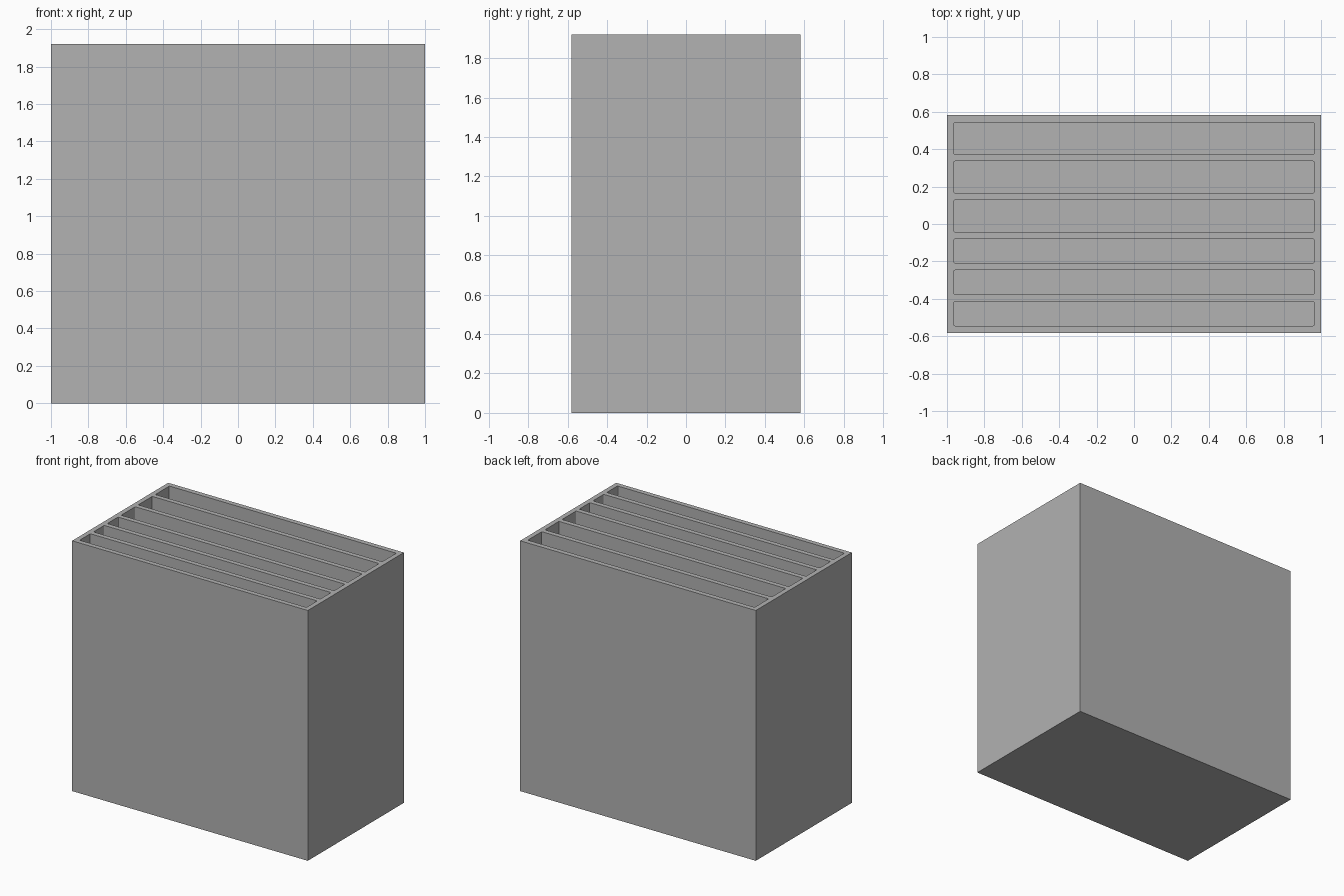
import bpy
import bmesh
from mathutils import Matrix

if "Cube" in bpy.data.objects:
    bpy.data.objects.remove(bpy.data.objects["Cube"])

LENGTH, DEPTH, HEIGHT = 2.0, 1.164, 1.92
WALL = 0.0375
NARROW, WIDE = 0.13, 0.17
CORNER = 0.006

grey = bpy.data.materials.new("plain grey")
grey.use_nodes = True
colour = (0.445, 0.445, 0.445, 1)
grey.diffuse_color = colour
grey.node_tree.nodes["Principled BSDF"].inputs["Base Color"].default_value = colour


def add_box(bm, size, centre):
    matrix = Matrix.Translation(centre) @ Matrix.Diagonal((*size, 1))
    return bmesh.ops.create_cube(bm, size=1, matrix=matrix)["verts"]


def make_object(name, bm):
    mesh = bpy.data.meshes.new(name)
    bm.to_mesh(mesh)
    bm.free()
    mesh.materials.append(grey)
    obj = bpy.data.objects.new(name, mesh)
    bpy.context.collection.objects.link(obj)
    return obj


# Solid outer block
bm = bmesh.new()
add_box(bm, (LENGTH, DEPTH, HEIGHT), (0, 0, HEIGHT / 2))
holder = make_object("slotted_holder", bm)

# Slot cutters: three narrow at the front, three wide at the back
bm = bmesh.new()
y = -DEPTH / 2 + WALL
for width in [NARROW] * 3 + [WIDE] * 3:
    add_box(bm, (LENGTH - 2 * WALL, width, HEIGHT), (0, y + width / 2, HEIGHT / 2 + WALL))
    y += width + WALL
upright = [e for e in bm.edges if abs(e.verts[0].co.z - e.verts[1].co.z) > 1]
bmesh.ops.bevel(bm, geom=upright, offset=CORNER, segments=3, profile=0.5, affect='EDGES')
cutter = make_object("slot_cutter", bm)
cutter.hide_render = True

# Cut the open compartments, then drop the cutter
cut = holder.modifiers.new("slots", 'BOOLEAN')
cut.operation = 'DIFFERENCE'
cut.solver = 'EXACT'
cut.object = cutter
bpy.context.view_layer.objects.active = holder
bpy.ops.object.modifier_apply(modifier=cut.name)
bpy.data.objects.remove(cutter)
